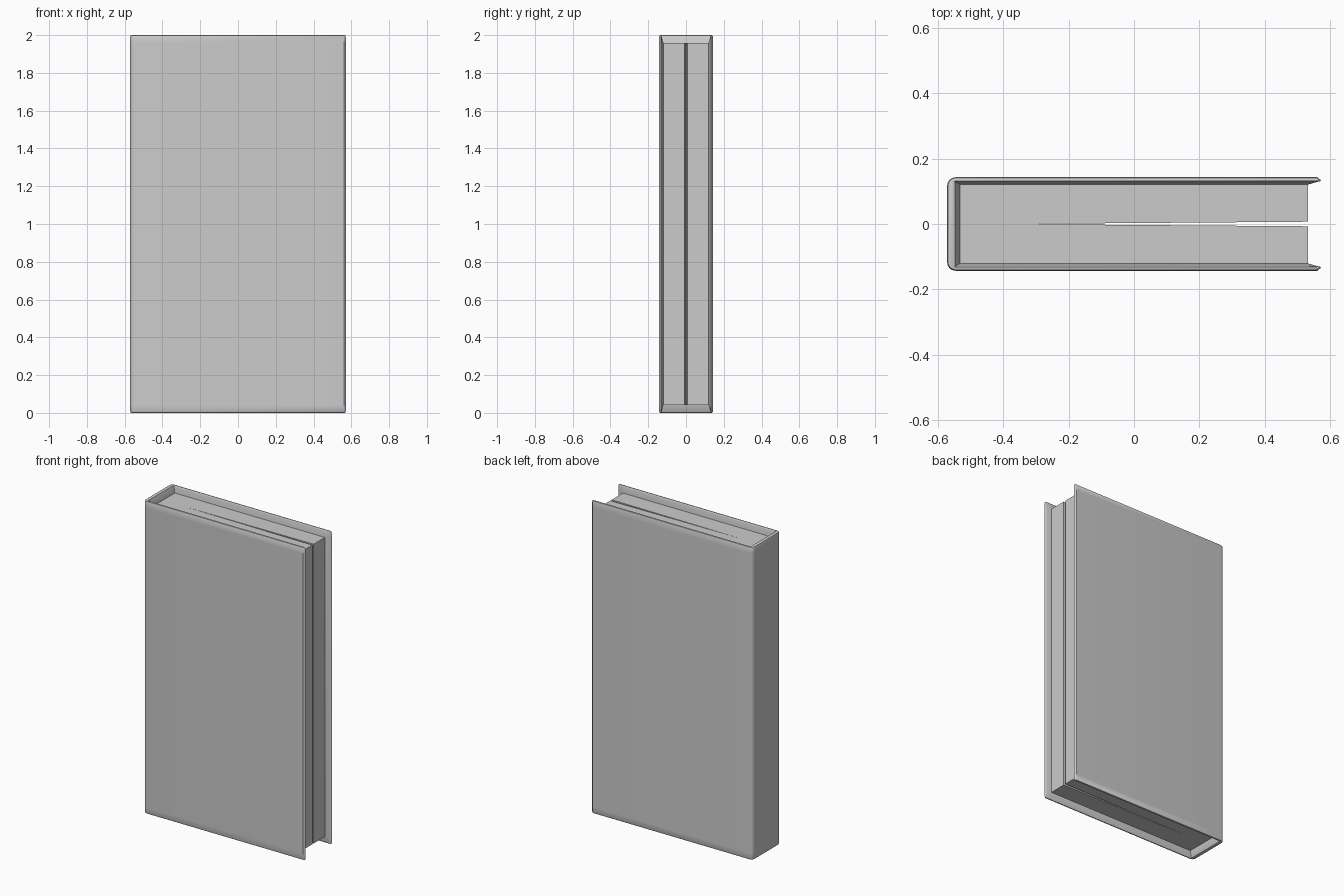
import bpy, bmesh, math

if "Cube" in bpy.data.objects:
    bpy.data.objects.remove(bpy.data.objects["Cube"])


def loft(name, layers):
    """Join stacked outlines (z, [(x, y), ...]) into one closed solid."""
    bm = bmesh.new()
    rings = [[bm.verts.new((x, y, z)) for x, y in pts] for z, pts in layers]
    n = len(rings[0])
    for a, b in zip(rings, rings[1:]):
        for i in range(n):
            j = (i + 1) % n
            bm.faces.new((a[i], a[j], b[j], b[i]))
    bm.faces.new(rings[0])
    bm.faces.new(rings[-1])
    bmesh.ops.recalc_face_normals(bm, faces=bm.faces)
    me = bpy.data.meshes.new(name)
    bm.to_mesh(me)
    bm.free()
    ob = bpy.data.objects.new(name, me)
    bpy.context.collection.objects.link(ob)
    return ob


def cover_outline(e, yi, xi):
    """U-shaped outline: e = outer inset, yi / xi = inner wall of boards / spine."""
    half = [(xi, yi), (0.53, yi), (0.557, max(yi, 0.128)),
            (0.567 - e, max(yi, 0.130)), (0.571 - e, 0.1335),
            (0.569 - e, 0.1355), (0.560 - e, 0.143 - e)]
    # rounded spine corner
    r = 0.026
    for k in range(7):
        a = math.pi / 2 + k * math.pi / 12
        half.append((-0.571 + r + (r - e) * math.cos(a),
                     0.143 - r + (r - e) * math.sin(a)))
    return half + [(x, -y) for x, y in reversed(half)]


# Hard cover with rounded rims and inward chamfer towards the pages
rim = [(0.0, 0.007, 0.132, -0.552), (0.002, 0.003, 0.130, -0.547),
       (0.009, 0.0, 0.1285, -0.544), (0.042, 0.0, 0.12, -0.531)]
layers = [(z, cover_outline(e, yi, xi)) for z, e, yi, xi in rim]
layers += [(2 - z, cover_outline(e, yi, xi)) for z, e, yi, xi in reversed(rim)]
cover = loft("book_cover", layers)
bpy.context.view_layer.objects.active = cover
cover.select_set(True)
bpy.ops.object.shade_smooth_by_angle(angle=math.radians(35))

# Page block, parted by a thin V-shaped gap
pages = [(-0.535, -0.121), (0.531, -0.121), (0.531, -0.007), (-0.39, 0.0),
         (0.531, 0.007), (0.531, 0.121), (-0.535, 0.121)]
loft("page_block", [(0.043, pages), (1.957, pages)])
